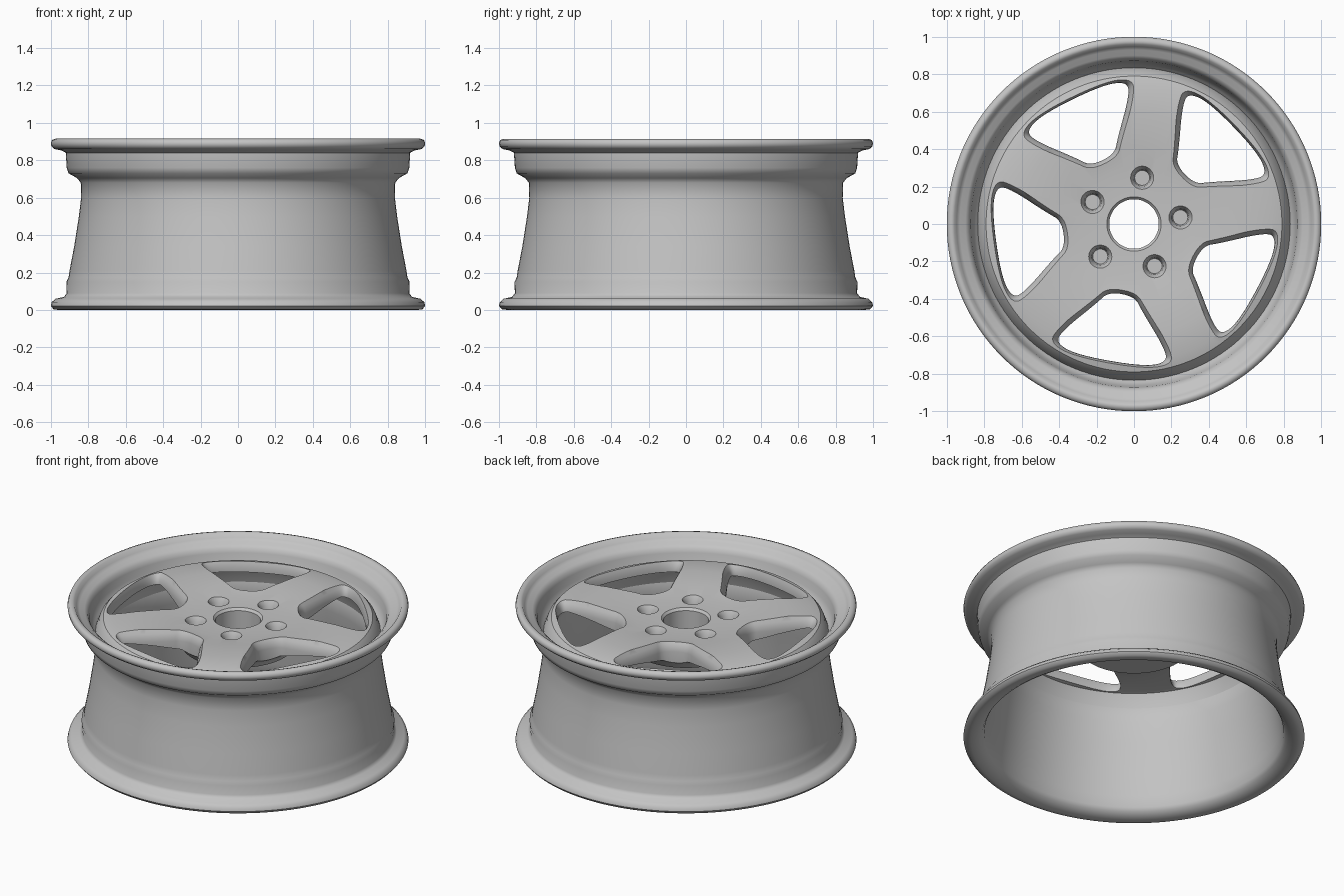
import bpy
import bmesh
from math import cos, sin, pi, radians

cube = bpy.data.objects.get("Cube")
if cube:
    bpy.data.objects.remove(cube, do_unlink=True)

metal = bpy.data.materials.new("grey metal")
metal.use_nodes = True
GREY = (0.55, 0.55, 0.55, 1)
metal.diffuse_color = GREY
metal.node_tree.nodes["Principled BSDF"].inputs["Base Color"].default_value = GREY


def loft(name, rings, closed=False):
    """Skin equal-length loops of points; cap the ends unless the skin closes on itself."""
    bm = bmesh.new()
    loops = [[bm.verts.new(p) for p in ring] for ring in rings]
    n = len(loops[0])
    pairs = list(zip(loops, loops[1:]))
    if closed:
        pairs.append((loops[-1], loops[0]))
    else:
        bm.faces.new(loops[0])
        bm.faces.new(loops[-1])
    for a, b in pairs:
        for i in range(n):
            j = (i + 1) % n
            bm.faces.new((a[i], a[j], b[j], b[i]))
    bmesh.ops.recalc_face_normals(bm, faces=bm.faces)
    mesh = bpy.data.meshes.new(name)
    bm.to_mesh(mesh)
    bm.free()
    mesh.materials.append(metal)
    obj = bpy.data.objects.new(name, mesh)
    bpy.context.collection.objects.link(obj)
    return obj


def circle(r, z, n, cx=0, cy=0):
    return [(cx + r * cos(2 * pi * i / n), cy + r * sin(2 * pi * i / n), z) for i in range(n)]


def lathe(name, profile, n=128):
    return loft(name, [circle(r, z, n) for r, z in profile], closed=True)


def rounded(points, passes=3):
    """Round a closed outline by cutting its corners."""
    for _ in range(passes):
        result = []
        for (ax, ay), (bx, by) in zip(points, points[1:] + points[:1]):
            result.append((ax * 0.75 + bx * 0.25, ay * 0.75 + by * 0.25))
            result.append((ax * 0.25 + bx * 0.75, ay * 0.25 + by * 0.75))
        points = result
    return points


def activate(obj):
    bpy.ops.object.select_all(action="DESELECT")
    obj.select_set(True)
    bpy.context.view_layer.objects.active = obj


def cut(target, cutter):
    cutter.hide_render = True
    activate(target)
    mod = target.modifiers.new("cut", "BOOLEAN")
    mod.object = cutter
    mod.solver = "EXACT"
    bpy.ops.object.modifier_apply(modifier=mod.name)
    bpy.data.objects.remove(cutter, do_unlink=True)


# Barrel: outer wall from bottom to top, then the inner wall back down
outer = [(0.955, 0), (0.985, 0.004), (1, 0.022), (0.995, 0.042), (0.975, 0.06),
         (0.93, 0.07), (0.915, 0.09), (0.917, 0.15), (0.905, 0.175), (0.9, 0.21),
         (0.875, 0.34), (0.85, 0.5), (0.838, 0.6), (0.84, 0.68), (0.86, 0.705),
         (0.905, 0.73), (0.915, 0.76), (0.92, 0.84), (0.945, 0.853), (0.98, 0.86),
         (0.997, 0.875), (1, 0.892), (0.993, 0.909), (0.975, 0.915)]
inner = [(0.96, 0.911), (0.947, 0.888), (0.93, 0.874), (0.9, 0.866), (0.882, 0.85),
         (0.872, 0.825), (0.865, 0.78), (0.845, 0.74), (0.81, 0.71), (0.795, 0.67),
         (0.795, 0.58), (0.82, 0.45), (0.845, 0.25), (0.865, 0.12), (0.877, 0.05),
         (0.89, 0.028), (0.92, 0.01)]
barrel = lathe("rim_barrel", outer + inner)

# Wheel face: domed disc with a thicker hub and a centre bore
face = lathe("spoked_face", [
    (0.132, 0.64), (0.132, 0.795), (0.145, 0.81), (0.3, 0.812), (0.42, 0.828),
    (0.6, 0.836), (0.74, 0.828), (0.79, 0.815), (0.815, 0.785), (0.835, 0.73),
    (0.82, 0.68), (0.8, 0.66), (0.785, 0.71), (0.765, 0.755), (0.72, 0.765),
    (0.55, 0.74), (0.4, 0.71), (0.35, 0.67), (0.33, 0.64)])

# Window outline, as radial distance and sideways half-width
half = [(0.38, 0.07), (0.45, 0.122), (0.63, 0.28), (0.7, 0.3), (0.742, 0.17)]
window = rounded([(u, v) for u, v in half] + [(u, -v) for u, v in reversed(half)])
FLARE = [(0.5, 1.0), (0.765, 1.0), (0.79, 1.02), (0.81, 1.06), (0.835, 1.13), (0.9, 1.16)]
MIDDLE = 0.62

for k in range(5):
    # Flared windows between the spokes
    a = radians(44 + 72 * k)
    rings = []
    for z, s in FLARE:
        ring = []
        for u, v in window:
            u, v = MIDDLE + (u - MIDDLE) * s, v * s
            ring.append((u * cos(a) - v * sin(a), u * sin(a) + v * cos(a), z))
        rings.append(ring)
    cut(face, loft("window_cutter", rings))

    # Funnel-shaped lug pockets on the spoke roots
    b = radians(8 + 72 * k)
    x, y = 0.25 * cos(b), 0.25 * sin(b)
    cut(face, loft("lug_cutter", [circle(r, z, 24, x, y) for r, z in
                                  [(0.04, 0.74), (0.046, 0.785), (0.064, 0.815), (0.066, 0.9)]]))

# Smooth shading with crisp edges
for obj, angle in ((barrel, 50), (face, 35)):
    activate(obj)
    bpy.ops.object.shade_smooth_by_angle(angle=radians(angle))
